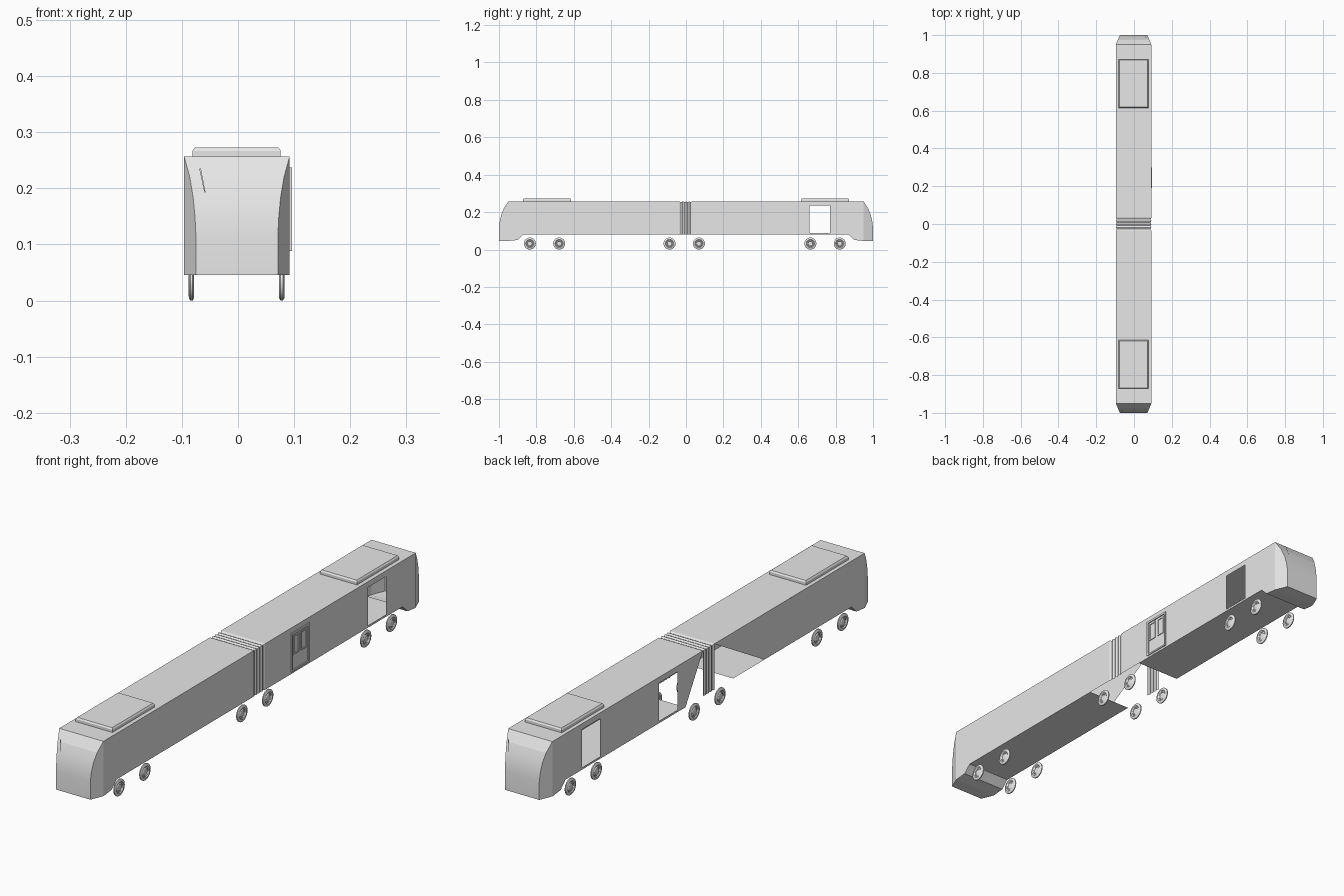
import bpy, bmesh, math

if "Cube" in bpy.data.objects:
    bpy.data.objects.remove(bpy.data.objects["Cube"])

CX, HW = -0.002, 0.094          # body centre line and half width
LOW, TOP = 0.08, 0.257          # sill and roof height
B0, B1 = -0.035, 0.034          # gangway bellows limits
DOOR_LO, DOOR_HI = 0.088, 0.235

grey = bpy.data.materials.new("light_grey")
grey.diffuse_color = (0.8, 0.8, 0.8, 1)
grey.use_nodes = True
grey.node_tree.nodes["Principled BSDF"].inputs["Base Color"].default_value = grey.diffuse_color


def make(name, polys, smooth=None, closed=True):
    """Object from a list of polygons given as point lists."""
    bm = bmesh.new()
    for p in polys:
        bm.faces.new([bm.verts.new(v) for v in p])
    bmesh.ops.remove_doubles(bm, verts=bm.verts, dist=1e-5)
    if closed:
        bmesh.ops.recalc_face_normals(bm, faces=bm.faces)
    me = bpy.data.meshes.new(name)
    bm.to_mesh(me)
    bm.free()
    me.materials.append(grey)
    ob = bpy.data.objects.new(name, me)
    bpy.context.collection.objects.link(ob)
    if smooth:
        bpy.ops.object.select_all(action='DESELECT')
        ob.select_set(True)
        bpy.context.view_layer.objects.active = ob
        bpy.ops.object.shade_smooth_by_angle(angle=math.radians(smooth))
    return ob


def box(name, x0, x1, y0, y1, z0, z1, inset=0.0):
    lo = [(x0, y0, z0), (x1, y0, z0), (x1, y1, z0), (x0, y1, z0)]
    i = inset
    hi = [(x0 + i, y0 + i, z1), (x1 - i, y0 + i, z1), (x1 - i, y1 - i, z1), (x0 + i, y1 - i, z1)]
    sides = [[lo[k], lo[(k + 1) % 4], hi[(k + 1) % 4], hi[k]] for k in range(4)]
    return make(name, [lo[::-1], hi] + sides)


def rect(y0, y1, z0=LOW, z1=TOP):
    return [(y0, z0), (y1, z0), (y1, z1), (y0, z1)]


def wall(name, side, shapes):
    """Thin side wall from y-z shapes listed counter-clockwise seen from +x."""
    polys = [[(CX + side * HW, y, z) for y, z in s][::side] for s in shapes]
    return make(name, polys, closed=False)


def doorway(y0, y1):
    return [rect(y0, y1, LOW, DOOR_LO), rect(y0, y1, DOOR_HI, TOP)]


# Side walls with open doorways
tail = [(0.87, LOW), (0.90, 0.051), (0.95, 0.046), (0.95, TOP), (0.87, TOP)]
front = [(-y, z) for y, z in tail][::-1]
wall("right_wall", 1, [front, rect(-0.87, B0), rect(B1, 0.66), *doorway(0.66, 0.77),
                       rect(0.77, 0.87), tail])
# The left wall has an extra doorway and slanted gaps beside the bellows
wall("left_wall", -1, [front, rect(-0.87, -0.34), [(-0.34, LOW), (B0, TOP), (-0.34, TOP)],
                       [(0.14, LOW), (0.19, LOW), (0.19, TOP), (B1, TOP)],
                       *doorway(0.19, 0.30), rect(0.30, 0.66), *doorway(0.66, 0.77),
                       rect(0.77, 0.87), tail])

# Roof and stepped floor panels for both cars
L, R = CX - HW, CX + HW


def strip(path):
    return [[(L, a[0], a[1]), (R, a[0], a[1]), (R, b[0], b[1]), (L, b[0], b[1])]
            for a, b in zip(path, path[1:])]


make("roof", strip([(-0.95, TOP), (B0, TOP)]) + strip([(B1, TOP), (0.95, TOP)]), closed=False)
floor = strip([(-0.95, 0.046), (-0.90, 0.051), (-0.87, LOW), (-0.15, LOW)])
floor += strip([(0.14, LOW), (0.87, LOW), (0.90, 0.051), (0.95, 0.046)])
make("floor", [p[::-1] for p in floor], closed=False)

# Curved, tapered cab noses
curve = [(0.05, 0.046), (0.05, 0.115), (0.046, 0.15), (0.038, 0.185), (0.024, 0.22), (0, TOP)]
for s, name in ((-1, "front_nose"), (1, "rear_nose")):
    def pt(side, d, z):
        return (CX + side * (HW - 0.42 * d), s * (0.95 + d), z)
    polys = [[pt(-1, *a), pt(1, *a), pt(1, *b), pt(-1, *b)] for a, b in zip(curve, curve[1:])]
    for side in (-1, 1):
        polys.append([pt(side, 0, 0.046)] + [pt(side, *c) for c in curve])
    polys.append([pt(-1, 0, 0.046), pt(1, 0, 0.046), pt(1, *curve[0]), pt(-1, *curve[0])])
    make(name, polys, smooth=10)
    # slim windscreen wiper and lower trim sliver
    make(name + "_wiper", [[(s * 0.066, s * 0.984, 0.235), (s * 0.069, s * 0.984, 0.235),
                            (s * 0.060, s * 0.993, 0.193), (s * 0.058, s * 0.993, 0.193)]])
    make(name + "_trim", [[(s * 0.060, s * 1.0, 0.047), (s * 0.053, s * 1.0, 0.047),
                           (s * 0.051, s * 1.0, 0.08)]])

# Ribbed gangway bellows
n = 8
loops = []
for i in range(n + 1):
    d = 0.004 * (i % 2)
    y = B0 + (B1 - B0) * i / n
    loops.append([(L + d, y, LOW), (L + d, y, TOP - d), (R - d, y, TOP - d), (R - d, y, LOW)])
make("bellows", [[a[k], a[k + 1], b[k + 1], b[k]]
                 for a, b in zip(loops, loops[1:]) for k in range(3)])

# Roof equipment boxes with bevelled tops
for s, name in ((-1, "front_roof_box"), (1, "rear_roof_box")):
    y0, y1 = sorted((s * 0.615, s * 0.872))
    box(name + "_base", -0.081, 0.076, y0, y1, TOP - 0.001, 0.267)
    box(name + "_lid", -0.081, 0.076, y0, y1, 0.267, 0.273, 0.004)

# Right side door: frame bars, lower panel and two tall windows
for name, y0, y1, z0, z1 in (("left_post", 0.19, 0.198, 0.088, 0.237),
                             ("right_post", 0.292, 0.30, 0.088, 0.237),
                             ("top_rail", 0.198, 0.292, 0.229, 0.237),
                             ("bottom_rail", 0.198, 0.292, 0.088, 0.094)):
    box("door_" + name, R - 0.002, R + 0.004, y0, y1, z0, z1)
for y0, y1, name in ((0.203, 0.239, "left"), (0.250, 0.286, "right")):
    for k, (a, b, c, d) in enumerate(((y0, y0 + 0.005, 0.15, 0.223), (y1 - 0.005, y1, 0.15, 0.223),
                                      (y0, y1, 0.15, 0.155), (y0, y1, 0.218, 0.223))):
        box(f"door_{name}_window_frame_{k}", R - 0.002, R + 0.003, a, b, c, d)

# Wheels, turned from one rim profile
half = [(0.0, 0.002), (0.012, 0.002), (0.014, 0.004), (0.018, 0.002), (0.022, 0.005),
        (0.028, 0.0045), (0.032, 0.002)]
profile = half + [(r, -x) for r, x in half[::-1]]
SEG = 24


def wheel(name, cx, cy):
    def pt(p, k):
        a = 2 * math.pi * k / SEG
        return (cx + p[1], cy + p[0] * math.cos(a), 0.032 + p[0] * math.sin(a))
    polys = []
    for a, b in zip(profile, profile[1:]):
        for k in range(SEG):
            q = [pt(a, k), pt(a, k + 1), pt(b, k + 1), pt(b, k)]
            if a[0] == 0:
                q = q[1:]
            elif b[0] == 0:
                q = q[:3]
            polys.append(q)
    make(name, polys, smooth=30)


for i, y in enumerate((-0.835, -0.678, -0.088, 0.069, 0.665, 0.822)):
    wheel(f"left_wheel_{i + 1}", -0.083, y)
    wheel(f"right_wheel_{i + 1}", 0.078, y)
